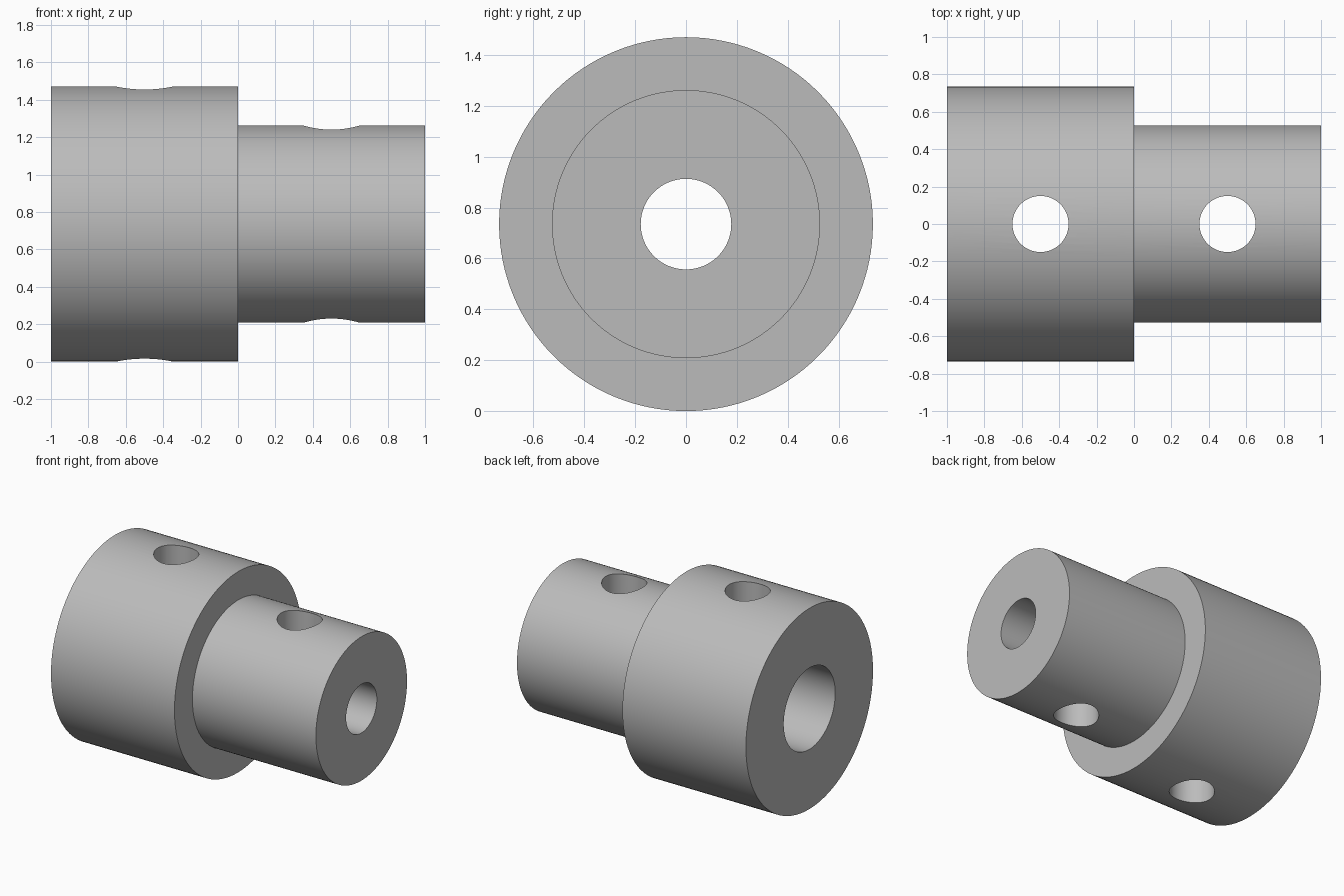
import bpy
import bmesh
from math import pi, radians
from mathutils import Matrix, Vector

if "Cube" in bpy.data.objects:
    bpy.data.objects.remove(bpy.data.objects["Cube"], do_unlink=True)

OUTER_BIG, OUTER_SMALL = 0.735, 0.527
BORE_BIG, BORE_SMALL = 0.298, 0.178
SCREW_RADIUS = 0.15
SEGMENTS = 128

metal = bpy.data.materials.new("grey metal")
metal.use_nodes = True
grey = (0.5, 0.5, 0.5, 1)
metal.diffuse_color = grey
metal.node_tree.nodes["Principled BSDF"].inputs["Base Color"].default_value = grey


def add_object(name, bm):
    bmesh.ops.recalc_face_normals(bm, faces=bm.faces)
    mesh = bpy.data.meshes.new(name)
    bm.to_mesh(mesh)
    bm.free()
    mesh.materials.append(metal)
    obj = bpy.data.objects.new(name, mesh)
    bpy.context.collection.objects.link(obj)
    return obj


# Stepped sleeve: closed half-section turned around the x axis
profile = [(-1, BORE_BIG), (-1, OUTER_BIG), (0, OUTER_BIG), (0, OUTER_SMALL),
           (1, OUTER_SMALL), (1, BORE_SMALL), (0, BORE_SMALL), (0, BORE_BIG)]
bm = bmesh.new()
verts = [bm.verts.new((x, 0, r)) for x, r in profile]
edges = [bm.edges.new((a, b)) for a, b in zip(verts, verts[1:] + verts[:1])]
bmesh.ops.spin(bm, geom=verts + edges, axis=(1, 0, 0), cent=(0, 0, 0),
               angle=2 * pi, steps=SEGMENTS, use_merge=True)
bmesh.ops.remove_doubles(bm, verts=bm.verts, dist=1e-5)
bmesh.ops.translate(bm, verts=bm.verts, vec=Vector((0, 0, OUTER_BIG)))
sleeve = add_object("stepped_sleeve", bm)

# Vertical screw holes through both halves
bm = bmesh.new()
for x in (-0.5, 0.5):
    bmesh.ops.create_cone(bm, cap_ends=True, segments=64, radius1=SCREW_RADIUS,
                          radius2=SCREW_RADIUS, depth=2,
                          matrix=Matrix.Translation((x, 0, OUTER_BIG)))
cutter = add_object("screw_hole_cutter", bm)

cut = sleeve.modifiers.new("screw holes", "BOOLEAN")
cut.operation = "DIFFERENCE"
cut.solver = "EXACT"
cut.object = cutter
bpy.ops.object.select_all(action="DESELECT")
bpy.context.view_layer.objects.active = sleeve
sleeve.select_set(True)
bpy.ops.object.modifier_apply(modifier=cut.name)
bpy.data.objects.remove(cutter, do_unlink=True)
bpy.ops.object.shade_smooth_by_angle(angle=radians(30))
